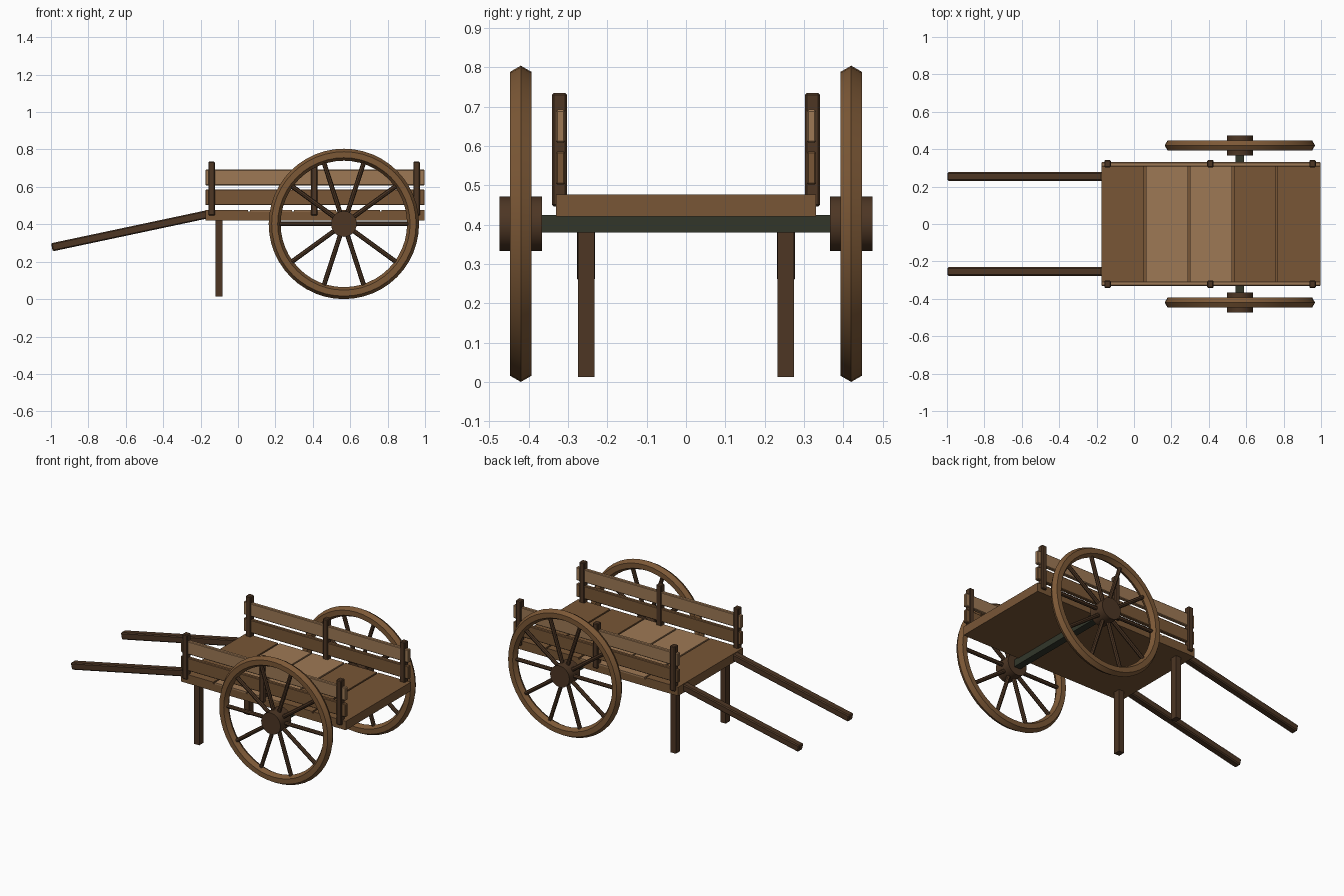
import bpy, bmesh, math
from mathutils import Matrix, Vector

if "Cube" in bpy.data.objects:
    bpy.data.objects.remove(bpy.data.objects["Cube"])


def material(name, r, g, b):
    """Flat colour given as 0-255 display values."""
    def lin(c):
        c /= 255
        return c / 12.92 if c < 0.04045 else ((c + 0.055) / 1.055) ** 2.4
    m = bpy.data.materials.new(name)
    m.diffuse_color = (lin(r), lin(g), lin(b), 1)
    m.use_nodes = True
    m.node_tree.nodes["Principled BSDF"].inputs["Base Color"].default_value = m.diffuse_color
    return m


LIGHT = material("light_wood", 158, 121, 85)
MID = material("mid_wood", 120, 86, 54)
RIM = material("rim_wood", 124, 88, 54)
DARK = material("dark_wood", 77, 54, 36)
AXLE = material("dark_iron", 50, 54, 42)


def finish(name, bm, mat):
    mesh = bpy.data.meshes.new(name)
    bmesh.ops.recalc_face_normals(bm, faces=bm.faces)
    bm.to_mesh(mesh)
    bm.free()
    mesh.materials.append(mat)
    ob = bpy.data.objects.new(name, mesh)
    bpy.context.collection.objects.link(ob)
    return ob


def box(name, xs, ys, zs, mat, bevel=0.0, matrix=None):
    """Box from (min, max) ranges, optionally chamfered and transformed."""
    bm = bmesh.new()
    bmesh.ops.create_cube(bm, size=1)
    for v in bm.verts:
        v.co = Vector([(a + b) / 2 + c * (b - a)
                       for (a, b), c in zip((xs, ys, zs), v.co)])
    if bevel:
        bmesh.ops.bevel(bm, geom=bm.edges[:], offset=bevel, segments=1,
                        affect='EDGES')
    if matrix:
        bm.transform(matrix)
    return finish(name, bm, mat)


# Wheel dimensions
WX, WY, WZ = 0.566, 0.42, 0.402
RING, TUBE = 0.37, 0.032


def wheel(side, label):
    centre = Matrix.Translation((WX, side * WY, WZ))

    # Rim: six-sided section swept around the wheel axis
    bm = bmesh.new()
    n, k = 48, 6
    rings = []
    for i in range(n):
        a = 2 * math.pi * i / n
        ring = []
        for j in range(k):
            t = 2 * math.pi * j / k
            r = RING + TUBE * math.cos(t)
            ring.append(bm.verts.new((r * math.cos(a), TUBE * math.sin(t),
                                      r * math.sin(a))))
        rings.append(ring)
    for i in range(n):
        p, q = rings[i], rings[(i + 1) % n]
        for j in range(k):
            bm.faces.new((p[j], p[(j + 1) % k], q[(j + 1) % k], q[j]))
    bm.transform(centre)
    rim = finish("wheel_rim_" + label, bm, RIM)

    # Hub
    bm = bmesh.new()
    bmesh.ops.create_cone(bm, cap_ends=True, segments=20, radius1=0.069,
                          radius2=0.069, depth=0.109,
                          matrix=centre @ Matrix.Rotation(math.pi / 2, 4, 'X'))
    hub = finish("wheel_hub_" + label, bm, DARK)

    # Ten spokes
    bm = bmesh.new()
    for i in range(10):
        m = (centre @ Matrix.Rotation(math.radians(90 + 36 * i), 4, 'Y')
             @ Matrix.Translation((0, 0, 0.2)))
        bmesh.ops.create_cone(bm, cap_ends=True, segments=8, radius1=0.0125,
                              radius2=0.0125, depth=0.3, matrix=m)
    spokes = finish("wheel_spokes_" + label, bm, DARK)
    return [rim, hub, spokes]


# Cart bed: base slab with five planks on top
X0, X1 = -0.175, 0.998
box("bed_base", (X0, X1), (-0.33, 0.33), (0.42, 0.467), MID)
step = (X1 - X0) / 5
for i in range(5):
    box("bed_plank_%d" % (i + 1),
        (X0 + i * step + (0.005 if i else 0),
         X0 + (i + 1) * step - (0.005 if i < 4 else 0)),
        (-0.33, 0.33), (0.467, 0.477), LIGHT if i in (1, 2) else MID)

# Axle
box("axle", (WX - 0.023, WX + 0.023), (-0.40, 0.40), (0.38, 0.425), AXLE)

round_parts = []
for s, label in ((-1, "front"), (1, "back")):
    def span(a, b):
        return tuple(sorted((s * a, s * b)))

    # Side boards
    box("lower_board_" + label, (X0, X1), span(0.307, 0.331),
        (0.502, 0.586), MID, 0.004)
    box("upper_board_" + label, (X0, X1), span(0.307, 0.331),
        (0.608, 0.692), LIGHT, 0.004)

    # Posts clasping the boards
    for i, x in enumerate((-0.141, 0.408, 0.955)):
        box("post_%s_%d" % (label, i + 1), (x - 0.018, x + 0.018),
            span(0.303, 0.341), (0.446, 0.735), DARK, 0.005)

    # Front legs
    box("leg_" + label, (-0.12, -0.083), span(0.232, 0.275),
        (0.013, 0.43), DARK)

    # Sloping pull handles
    a, b = Vector((-0.995, 0, 0.277)), Vector((-0.165, 0, 0.453))
    tilt = Matrix.Translation(a) @ Matrix.Rotation(
        -math.atan2(b.z - a.z, b.x - a.x), 4, 'Y')
    box("handle_" + label, (0, (b - a).length), span(0.231, 0.277),
        (-0.022, 0.022), DARK, 0.006, tilt)

    round_parts += wheel(s, label)

# Smooth the round parts, keeping hard edges
bpy.ops.object.select_all(action='DESELECT')
for ob in round_parts:
    ob.select_set(True)
bpy.context.view_layer.objects.active = round_parts[0]
bpy.ops.object.shade_smooth_by_angle(angle=math.radians(30))
